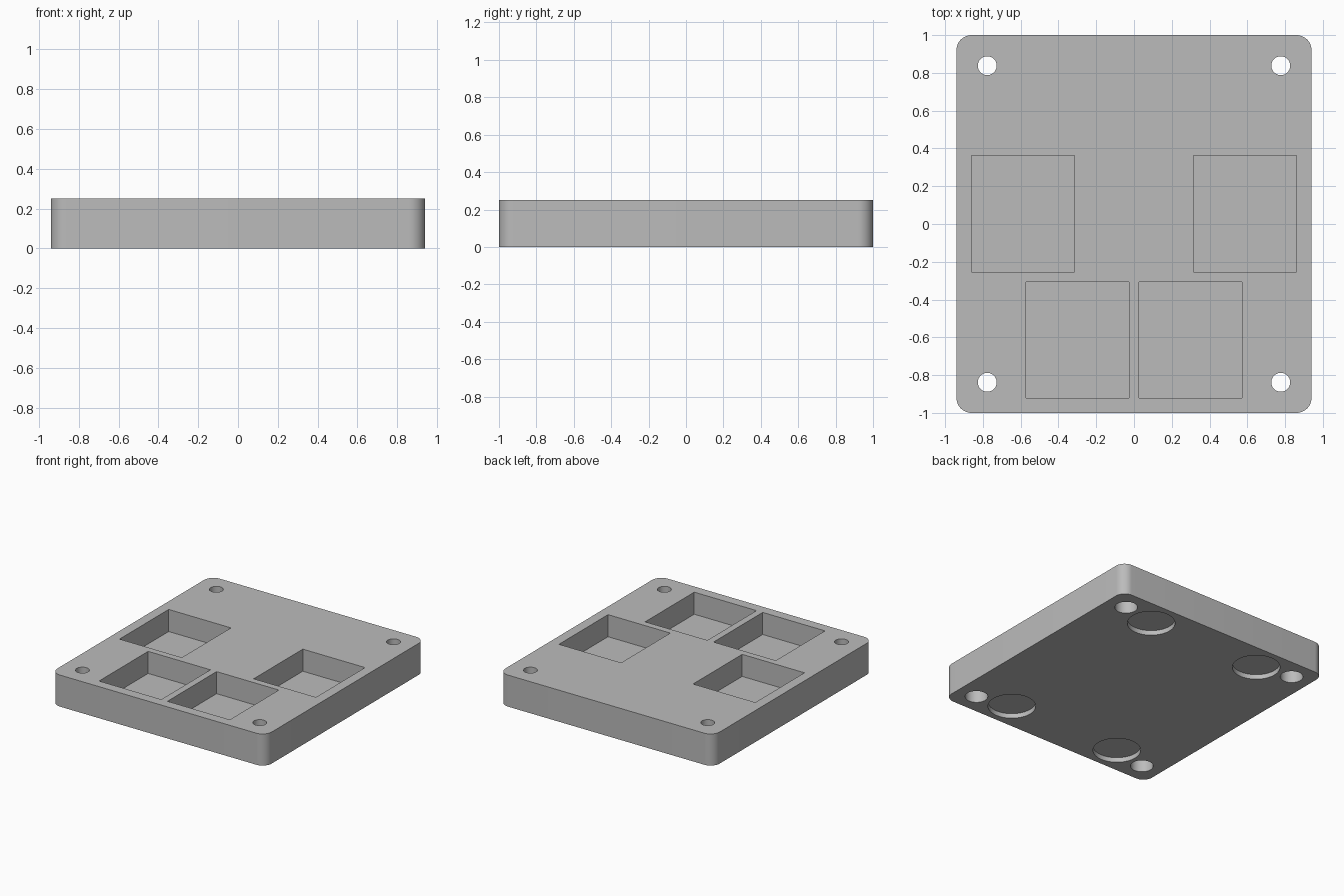
import bpy, bmesh
from math import radians
from mathutils import Matrix

cube = bpy.data.objects.get("Cube")
if cube:
    bpy.data.objects.remove(cube)

HALF_X, HALF_Y, HEIGHT = 0.94, 1.0, 0.25

grey = bpy.data.materials.new("grey")
grey.use_nodes = True
grey.diffuse_color = (0.5, 0.5, 0.5, 1)
grey.node_tree.nodes["Principled BSDF"].inputs["Base Color"].default_value = (0.5, 0.5, 0.5, 1)


def make_object(name, bm):
    mesh = bpy.data.meshes.new(name)
    bm.to_mesh(mesh)
    bm.free()
    mesh.materials.append(grey)
    obj = bpy.data.objects.new(name, mesh)
    bpy.context.collection.objects.link(obj)
    return obj


def add_box(bm, center, size):
    matrix = Matrix.Translation(center) @ Matrix.Diagonal((*size, 1))
    return bmesh.ops.create_cube(bm, size=1, matrix=matrix)


def four_cylinders(name, x, y, radius, bottom, top):
    """One upright cylinder in each quadrant."""
    bm = bmesh.new()
    for sx in (-1, 1):
        for sy in (-1, 1):
            bmesh.ops.create_cone(
                bm, cap_ends=True, segments=48, radius1=radius, radius2=radius,
                depth=top - bottom,
                matrix=Matrix.Translation((sx * x, sy * y, (bottom + top) / 2)))
    return make_object(name, bm)


def cut(target, cutter):
    """Subtract the cutter from the target and remove the cutter."""
    cutter.hide_render = True
    mod = target.modifiers.new(cutter.name, 'BOOLEAN')
    mod.operation = 'DIFFERENCE'
    mod.solver = 'EXACT'
    mod.object = cutter
    bpy.context.view_layer.objects.active = target
    bpy.ops.object.modifier_apply(modifier=mod.name)
    bpy.data.objects.remove(cutter)


# Base block with rounded upright corners
bm = bmesh.new()
add_box(bm, (0, 0, HEIGHT / 2), (2 * HALF_X, 2 * HALF_Y, HEIGHT))
upright = [e for e in bm.edges if abs(e.verts[0].co.z - e.verts[1].co.z) > 0.1]
bmesh.ops.bevel(bm, geom=upright, offset=0.08, segments=12, profile=0.5, affect='EDGES')
base = make_object("base_block", bm)

# Rectangular pockets, open at the top
bm = bmesh.new()
for side in (-1, 1):
    for x, y in ((0.588, 0.054), (0.3, -0.614)):
        add_box(bm, (side * x, y, 0.225), (0.546, 0.615, 0.3))
cut(base, make_object("pocket_cutter", bm))

# Corner screw holes, wider from below
cut(base, four_cylinders("screw_hole_cutter", 0.777, 0.838, 0.05, -0.1, 0.4))
cut(base, four_cylinders("counterbore_cutter", 0.777, 0.838, 0.082, -0.1, 0.125))

# Shallow round recesses for feet in the underside
cut(base, four_cylinders("foot_recess_cutter", 0.493, 0.78, 0.172, -0.1, 0.0375))

# Smooth the round walls, keep the edges sharp
bpy.ops.object.select_all(action='DESELECT')
base.select_set(True)
bpy.context.view_layer.objects.active = base
bpy.ops.object.shade_smooth_by_angle(angle=radians(30))
